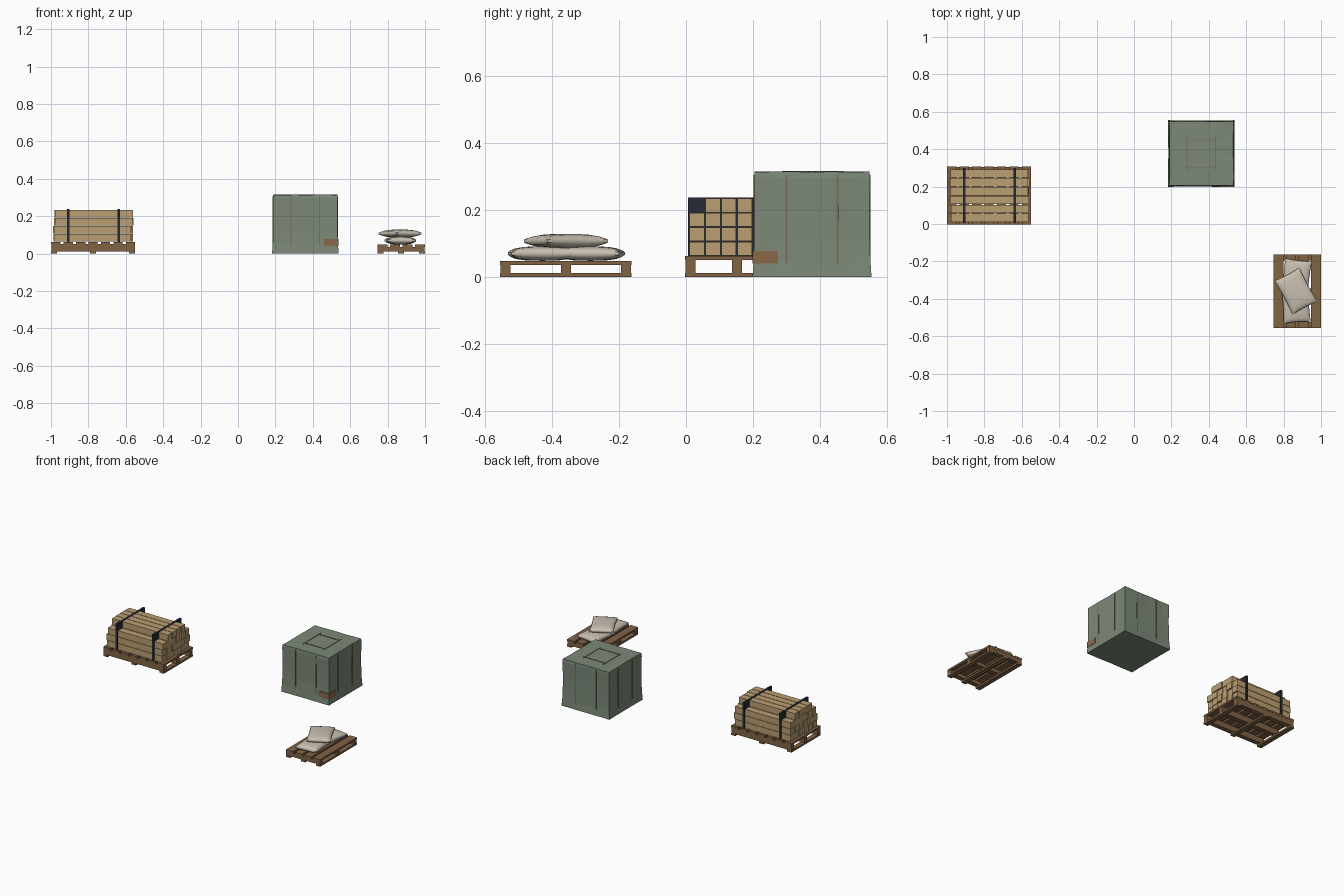
import bpy, bmesh, math, random
from mathutils import Matrix, Vector

if "Cube" in bpy.data.objects:
    bpy.data.objects.remove(bpy.data.objects["Cube"])

random.seed(4)


def material(name, rgb):
    m = bpy.data.materials.new(name)
    m.diffuse_color = (*rgb, 1)
    m.use_nodes = True
    m.node_tree.nodes["Principled BSDF"].inputs["Base Color"].default_value = m.diffuse_color
    return m


WOOD = material("pallet_wood", (0.22, 0.125, 0.06))
BEAM = material("cut_timber", (0.50, 0.35, 0.17))
STRAP = material("dark_strap", (0.018, 0.024, 0.035))
TARP = material("green_tarp", (0.20, 0.25, 0.19))
ROPE = material("rope", (0.22, 0.15, 0.09))
CRATE = material("crate_wood", (0.26, 0.14, 0.065))
SACK = material("sack_cloth", (0.58, 0.52, 0.43))


def finish(bm, name, mat):
    bmesh.ops.recalc_face_normals(bm, faces=bm.faces)
    me = bpy.data.meshes.new(name)
    bm.to_mesh(me)
    bm.free()
    me.materials.append(mat)
    ob = bpy.data.objects.new(name, me)
    bpy.context.collection.objects.link(ob)
    return ob


def boxes(name, mat, spans):
    """One object from boxes given as (x0, x1, y0, y1, z0, z1)."""
    bm = bmesh.new()
    for x0, x1, y0, y1, z0, z1 in spans:
        mtx = Matrix.Translation(((x0 + x1) / 2, (y0 + y1) / 2, (z0 + z1) / 2))
        mtx = mtx @ Matrix.Diagonal((x1 - x0, y1 - y0, z1 - z0, 1))
        bmesh.ops.create_cube(bm, size=1, matrix=mtx)
    return finish(bm, name, mat)


def spread(a, b, n, w):
    """n strips of width w, evenly spaced from a to b."""
    step = (b - a - w) / (n - 1)
    return [(a + i * step, a + i * step + w) for i in range(n)]


def pallet(name, x0, x1, y0, y1, top, boards, board_w):
    low, deck = 0.012, top - 0.012
    boxes(name + "_skids", WOOD, [(a, b, y0, y1, 0, low) for a, b in spread(x0, x1, 3, 0.032)])
    boxes(name + "_stringers", WOOD,
          [(x0 + 0.002, x1 - 0.002, a, b, low, deck) for a, b in spread(y0 + 0.001, y1 - 0.001, 3, 0.03)])
    boxes(name + "_deck", WOOD, [(a, b, y0, y1, deck, top) for a, b in spread(x0, x1, boards, board_w)])


# Timber pallet with stacked beams; the two upper corner beams are absent
pallet("timber_pallet", -1.0, -0.55, -0.003, 0.307, 0.062, 7, 0.05)
beams = []
for row in range(4):
    for col in range(6):
        if row == 3 and col in (0, 5):
            continue
        y, z = 0.033 + col * 0.0475, 0.084 + row * 0.0432
        shift, half = random.uniform(-0.006, 0.006), random.uniform(0.205, 0.211)
        beams.append((-0.775 + shift - half, -0.775 + shift + half,
                      y - 0.022, y + 0.022, z - 0.0205, z + 0.0205))
boxes("timber_beams", BEAM, beams)

# Strapping bands filling the whole stack section
boxes("timber_straps", STRAP,
      [(x - 0.007, x + 0.007, 0.006, 0.299, 0.062, 0.237) for x in (-0.908, -0.637)])

# Tarp-covered crate: stacked square rings with a flared hem
CX, CY, N = 0.36, 0.377, 6
profile = [(0, 0.178), (0.05, 0.1745), (0.11, 0.1725), (0.21, 0.172), (0.295, 0.1735), (0.314, 0.172)]
bm = bmesh.new()
rings = []
for z, h in profile:
    ring = []
    for side in range(4):
        for i in range(N):
            p = Vector((-1 + 2 * i / N, -1, 0)) * h
            p.y += 0 if i == 0 else random.uniform(0, 0.002)
            p = Matrix.Rotation(side * math.pi / 2, 3, 'Z') @ p
            dz = random.uniform(-0.001, 0.001) if z > 0.3 else 0
            ring.append(bm.verts.new((CX + p.x, CY + p.y, z + dz)))
    rings.append(ring)
for a, b in zip(rings, rings[1:]):
    for i in range(4 * N):
        j = (i + 1) % (4 * N)
        bm.faces.new((a[i], a[j], b[j], b[i]))
bm.faces.new(rings[0])
crown = bm.verts.new((CX, CY, 0.315))
for i in range(4 * N):
    bm.faces.new((rings[-1][i], rings[-1][(i + 1) % (4 * N)], crown))
finish(bm, "tarp_cover", TARP)

# Ropes: two on every side, crossing in a square on top
ropes = []
for d in (-0.076, 0.076):
    for s in (-1, 1):
        a, b = sorted((s * 0.168, s * 0.1755))
        ropes.append((CX + d - 0.003, CX + d + 0.003, CY + a, CY + b, 0.04, 0.304))
        ropes.append((CX + a, CX + b, CY + d - 0.003, CY + d + 0.003, 0.04, 0.304))
    ropes.append((CX + d - 0.003, CX + d + 0.003, CY - 0.09, CY + 0.095, 0.31, 0.317))
    ropes.append((CX - 0.085, CX + 0.085, CY + d - 0.002, CY + d + 0.002, 0.31, 0.317))
boxes("tarp_ropes", ROPE, ropes)

# Crate corner poking out under the tarp
boxes("crate_corner", CRATE, [(0.46, 0.537, 0.199, 0.275, 0.04, 0.077)])

# Small pallet with three sacks
pallet("sack_pallet", 0.745, 1.0, -0.556, -0.163, 0.048, 4, 0.054)


def sack(name, x, y, z, w, length, thick, angle):
    bm = bmesh.new()
    nx, ny = 8, 10
    sheets = []
    for s in (-1, 1):
        sheet = []
        for j in range(ny + 1):
            for i in range(nx + 1):
                u = math.sin((i / nx - 0.5) * math.pi)
                v = math.sin((j / ny - 0.5) * math.pi)
                puff = ((1 - abs(u) ** 3) * (1 - abs(v) ** 3)) ** 0.45
                sheet.append(bm.verts.new((u * w / 2 * (1 - 0.05 * (1 - v * v)),
                                           v * length / 2 * (1 - 0.04 * (1 - u * u)),
                                           s * thick / 2 * (0.2 + 0.8 * puff))))
        sheets.append(sheet)
    row = nx + 1
    for sheet in sheets:
        for j in range(ny):
            for i in range(nx):
                k = j * row + i
                bm.faces.new((sheet[k], sheet[k + 1], sheet[k + row + 1], sheet[k + row]))
    # side seam joining the two sheets
    rim = ([i for i in range(row)] + [j * row + nx for j in range(1, ny + 1)]
           + [ny * row + i for i in range(nx - 1, -1, -1)] + [j * row for j in range(ny - 1, 0, -1)])
    lo, hi = sheets
    for a, b in zip(rim, rim[1:] + rim[:1]):
        bm.faces.new((lo[a], lo[b], hi[b], hi[a]))
    ob = finish(bm, name, SACK)
    ob.location = (x, y, z)
    ob.rotation_euler.z = math.radians(angle)
    bpy.context.view_layer.objects.active = ob
    ob.select_set(True)
    bpy.ops.object.shade_smooth_by_angle(angle=math.radians(40))
    ob.select_set(False)


sack("lower_front_sack", 0.866, -0.43, 0.0695, 0.145, 0.195, 0.043, 4)
sack("lower_back_sack", 0.868, -0.286, 0.0695, 0.145, 0.19, 0.043, -7)
sack("upper_sack", 0.866, -0.359, 0.107, 0.15, 0.205, 0.043, 28)
